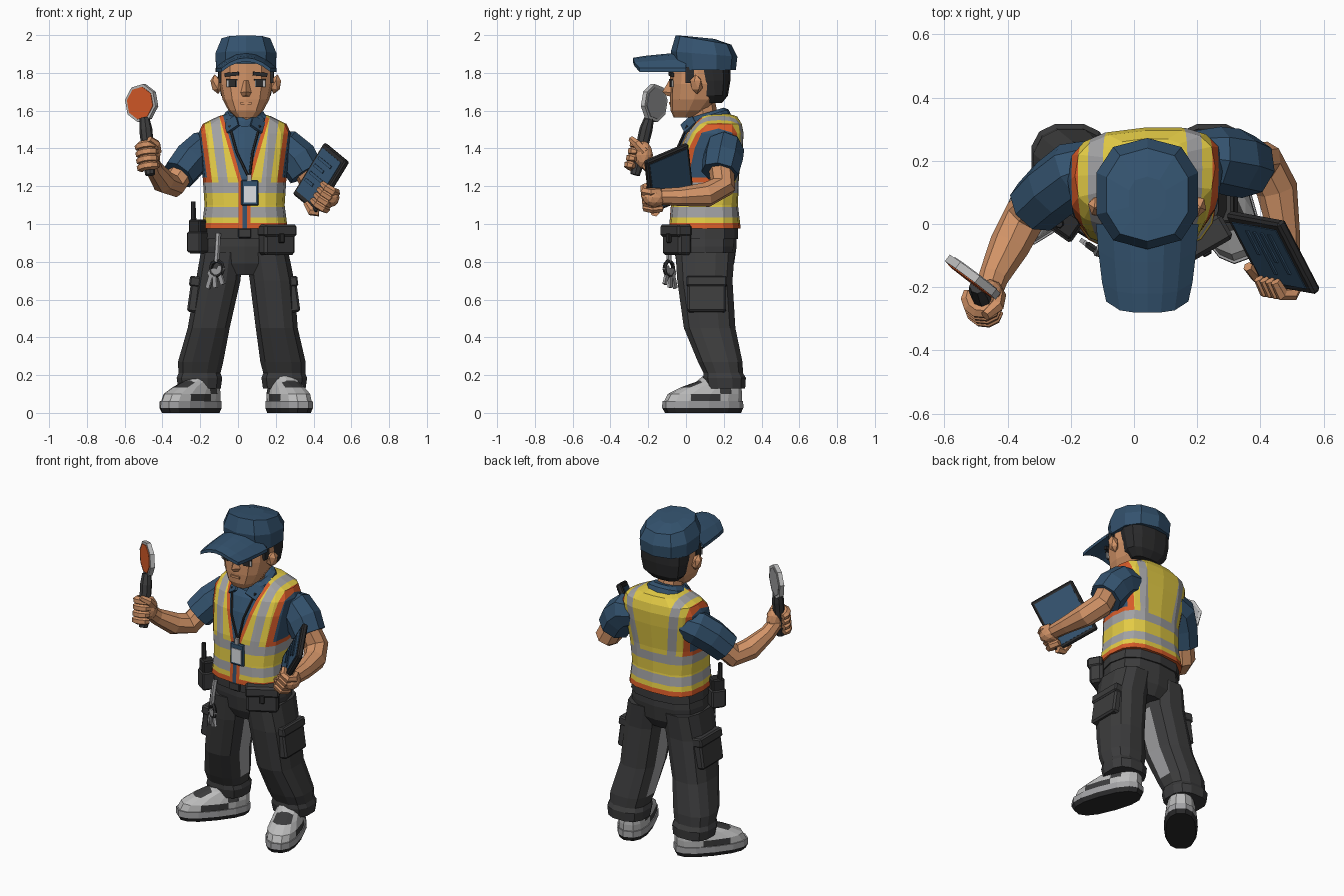
import bpy, bmesh
from math import sin, cos, pi, radians
from mathutils import Vector, Matrix, Euler

if "Cube" in bpy.data.objects:
    bpy.data.objects.remove(bpy.data.objects["Cube"])

def mat(name, r, g, b):
    m = bpy.data.materials.new(name)
    m.diffuse_color = (r, g, b, 1)
    m.use_nodes = True
    m.node_tree.nodes["Principled BSDF"].inputs["Base Color"].default_value = m.diffuse_color
    return m

NAVY = mat("navy cloth", .034, .086, .158)
YELLOW = mat("safety yellow", .77, .60, .06)
ORANGE = mat("orange trim", .68, .105, .022)
SILVER = mat("reflective grey", .36, .36, .37)
SKIN = mat("skin", .64, .29, .135)
DARK = mat("dark grey cloth", .045, .045, .046)
BLACK = mat("near black", .024, .024, .025)
LIGHT = mat("light grey", .5, .5, .5)
WHITE = mat("white", .72, .74, .77)

def finish(bm, name, mats, rule=None):
    bmesh.ops.recalc_face_normals(bm, faces=bm.faces[:])
    bm.normal_update()
    if rule:
        for f in bm.faces:
            f.material_index = rule(f.calc_center_median(), f.normal)
    me = bpy.data.meshes.new(name)
    bm.to_mesh(me)
    bm.free()
    for m in (mats if isinstance(mats, list) else [mats]):
        me.materials.append(m)
    ob = bpy.data.objects.new(name, me)
    bpy.context.collection.objects.link(ob)
    return ob

def skin_rings(rings):
    bm = bmesh.new()
    vs = [[bm.verts.new(c) for c in r] for r in rings]
    n = len(vs[0])
    for a, b in zip(vs, vs[1:]):
        for i in range(n):
            bm.faces.new((a[i], a[(i + 1) % n], b[(i + 1) % n], b[i]))
    bm.faces.new(vs[0])
    bm.faces.new(vs[-1])
    return bm

def sp(v, p):
    return (1 if v >= 0 else -1) * abs(v) ** (2 / p)

def loft(rings, n=12, p=2.6, off=0):
    """Horizontal rings: z, centre x, half width, front y, back y, optional tilt."""
    out = []
    for z, cx, rx, y0, y1, *t in rings:
        cy, ry = (y0 + y1) / 2, (y1 - y0) / 2
        ring = []
        for i in range(n):
            a = 2 * pi * (i + off) / n
            dy = ry * sp(sin(a), p)
            ring.append((cx + rx * sp(cos(a), p), cy + dy, z - (t[0] if t else 0) * dy))
        out.append(ring)
    return skin_rings(out)

def tube(name, pts, radii, m, n=8):
    pts = [Vector(q) for q in pts]
    if not isinstance(radii, (list, tuple)):
        radii = [radii] * len(pts)
    rings, prev, u = [], None, None
    for i, q in enumerate(pts):
        t = (pts[min(i + 1, len(pts) - 1)] - pts[max(i - 1, 0)]).normalized()
        u = t.orthogonal().normalized() if u is None else prev.rotation_difference(t) @ u
        v, prev = t.cross(u), t
        rings.append([q + radii[i] * (cos(2 * pi * k / n) * u + sin(2 * pi * k / n) * v) for k in range(n)])
    return finish(skin_rings(rings), name, m)

def frame(loc, up, normal):
    z = Vector(normal).normalized()
    y = Vector(up)
    y = (y - y.dot(z) * z).normalized()
    return Matrix.Translation(loc) @ Matrix((y.cross(z), y, z)).transposed().to_4x4()

def at(loc, rot=(0, 0, 0)):
    return Matrix.Translation(loc) @ Euler([radians(a) for a in rot]).to_matrix().to_4x4()

def box(name, M, size, m, bevel=0):
    bm = bmesh.new()
    bmesh.ops.create_cube(bm, size=1, matrix=Matrix.Diagonal((*size, 1)))
    if bevel:
        bmesh.ops.bevel(bm, geom=bm.edges[:], offset=bevel, segments=1, affect='EDGES')
    bm.transform(M)
    return finish(bm, name, m)

def ball(name, M, radii, m, sub=2):
    bm = bmesh.new()
    bmesh.ops.create_icosphere(bm, subdivisions=sub, radius=1, matrix=M @ Matrix.Diagonal((*radii, 1)))
    return finish(bm, name, m)

def disc(name, M, r, depth, m, n=8):
    bm = bmesh.new()
    bmesh.ops.create_cone(bm, cap_ends=True, segments=n, radius1=r, radius2=r, depth=depth,
                          matrix=M @ Matrix.Rotation(pi / n, 4, 'Z'))
    return finish(bm, name, m)

def cut(bm, co, no, test=lambda c: True):
    fs = [f for f in bm.faces if test(f.calc_center_median())]
    geom = list({v for f in fs for v in f.verts}) + list({e for f in fs for e in f.edges}) + fs
    bmesh.ops.bisect_plane(bm, geom=geom, plane_co=co, plane_no=no, dist=1e-5)

# Torso: shirt and safety vest, cut along stripe lines
CX = .035
bm = loft([(.975, CX, .228, -.09, .29), (1.10, CX, .212, -.08, .275), (1.25, CX, .222, -.07, .28),
           (1.40, CX, .24, -.04, .30), (1.48, CX, .245, -.005, .305), (1.53, CX, .222, .035, .295),
           (1.57, CX, .14, .06, .27), (1.585, CX, .09, .07, .22)], n=16, p=2.9)
for z in (1.005, 1.035, 1.09, 1.165, 1.22, 1.245):
    cut(bm, (0, 0, z), (0, 0, 1))
for s in (-1, 1):
    for c in (.088, .138, .172, .196):
        cut(bm, (CX + s * c, 0, 1.22), (s, 0, -.13), lambda p: p.z > 1.22)
    for c in (.012, .032):
        cut(bm, (CX + s * c, 0, 1.22), (s, 0, -.29), lambda p: p.z > 1.22 and p.y < .1)
        cut(bm, (CX + s * c, 0, 1.22), (s, 0, 0), lambda p: p.z < 1.22 and p.y < .1)

def vest_rule(c, n):
    a, h = abs(c.x - CX), max(0, c.z - 1.22)
    w, e = .012 + .29 * h, a - .13 * h
    if c.z > 1.58: return 0
    if c.y < .1 and a < w + .02: return 0 if a < w else 2
    if c.z < 1.005: return 2
    if h and e > .172: return 2 if c.z < 1.245 or e < .196 else 0
    if 1.165 < c.z < 1.22 or 1.035 < c.z < 1.09 or (h and .088 < e < .138): return 3
    return 1
for v in bm.verts:  # chest turned slightly
    v.co.y += .06 * (v.co.x - CX) * min(1, max(0, (v.co.z - 1) * 4))
finish(bm, "shirt_and_vest", [NAVY, YELLOW, ORANGE, SILVER], vest_rule)

# Collar, lanyard and badge
finish(loft([(1.535, CX, .125, .01, .25, -.15), (1.575, CX, .112, .015, .225, -.3), (1.59, CX, .088, .025, .20, -.3)]),
       "collar", NAVY)
for s in (-1, 1):
    box("collar_flap", at((CX + s * .068, .014, 1.528), (-38, s * 32, s * 20)), (.075, .014, .08), NAVY)
    tube("lanyard", [(CX + s * .08, .008, 1.52), (CX + s * .042, -.055, 1.38), (.06, -.086, 1.24)], .007, BLACK, 5)
box("badge", at((.063, -.093, 1.165)), (.092, .02, .135), NAVY, .006)
box("badge_card", at((.063, -.104, 1.157)), (.064, .006, .088), WHITE)
box("badge_clip", at((.06, -.095, 1.245)), (.025, .015, .035), SILVER)

# Head
HX = .042
tube("neck", [(HX, .11, 1.48), (HX, .08, 1.64)], .075, SKIN)
finish(loft([(1.565, HX, .055, -.065, .05), (1.60, HX, .092, -.082, .11), (1.66, HX, .124, -.086, .17),
             (1.74, HX, .142, -.084, .2), (1.85, HX, .142, -.085, .21)]), "head", SKIN)
finish(loft([(1.64, HX, .088, .10, .19), (1.68, HX, .132, .08, .222), (1.76, HX, .147, .06, .235),
             (1.85, HX, .15, .03, .238)]), "hair", BLACK)
nose = skin_rings([[(HX - .014, -.08, 1.76), (HX + .014, -.08, 1.76), (HX, -.09, 1.76)],
                   [(HX - .03, -.078, 1.695), (HX + .03, -.078, 1.695), (HX, -.125, 1.7)],
                   [(HX - .02, -.08, 1.675), (HX + .02, -.08, 1.675), (HX, -.105, 1.68)]])
finish(nose, "nose", SKIN)
box("mouth", at((HX, -.086, 1.64)), (.06, .009, .014), SKIN)
for s in (-1, 1):
    x = HX + s * .075
    ball("ear", at((HX + s * .157, .055, 1.74), (0, s * 12, s * -20)), (.03, .036, .053), SKIN, 1)
    box("sideburn", at((HX + s * .138, .02, 1.79)), (.014, .045, .085), BLACK)
    box("eye_white", at((x, -.075, 1.742), (0, 0, s * 10)), (.056, .009, .034), LIGHT)
    box("pupil", at((x - s * .003, -.079, 1.744), (0, 0, s * 10)), (.038, .009, .04), BLACK)
    box("eyelid", at((x, -.079, 1.764), (0, 0, s * 10)), (.062, .009, .009), BLACK)
    box("eyebrow", at((x, -.078, 1.793), (0, s * 6, s * 10)), (.075, .016, .02), BLACK)

# Cap with curved brim
finish(loft([(1.815, HX, .165, -.065, .264), (1.90, HX, .168, -.08, .272, .08), (1.974, HX, .134, -.055, .24, .17),
             (1.987, HX, .06, .01, .15, .1)], n=10, p=2.4, off=.5), "cap_crown", NAVY)
rings = []
for y, w, lift in ((.0, .162, .085), (-.12, .155, .075), (-.22, .143, .065), (-.28, .13, .055)):
    top = []
    for i in range(7):
        u = i / 3 - 1
        yy = y + (.035 * u ** 4 if y < -.1 else 0)
        top.append((HX + w * u, yy, 1.825 + lift * (1 - u * u)))
    rings.append(top + [(a, b, c - .02) for a, b, c in reversed(top)])
finish(skin_rings(rings), "cap_brim", NAVY)

# Trousers: hips, legs with inner panels, cargo pockets
finish(loft([(.73, CX, .17, -.02, .22), (.79, CX, .225, -.05, .255), (.88, CX, .225, -.065, .268),
             (1.0, CX, .205, -.065, .265)]), "hips", DARK)
legs = {-1: (-.085, -.105, -.155, -.198, -.204), 1: (.155, .18, .205, .238, .245)}
for s, xs in legs.items():
    prof = [(.85, xs[0], .115, -.06, .262), (.70, xs[1], .121, -.05, .25), (.45, xs[2], .114, -.015, .265),
            (.27, xs[3], .123, .06, .302), (.21, xs[4], .114, .09, .305), (.185, xs[4], .124, .088, .32),
            (.13, xs[4], .116, .10, .316)]
    finish(loft(prof, off=.5), "trouser_leg", [DARK, SILVER],
           lambda c, n, s=s: int(n.x * s < -.93 and .27 < c.z < .71))
    px = .292 if s > 0 else -.232
    box("cargo_pocket", at((px, .11, .615), (0, s * -8, 0)), (.055, .205, .165), DARK, .01)
    box("pocket_flap", at((px - s * .008, .11, .695), (0, s * -8, 0)), (.066, .215, .055), DARK, .008)

# Belt, pouch, radio and keys
finish(loft([(.92, CX, .226, -.076, .276), (.985, CX, .22, -.078, .276)]), "belt", DARK)
box("belt_buckle", at((CX, -.08, .952)), (.07, .02, .05), DARK, .005)
P = at((.205, -.048, .91), (0, 0, 30))
box("pouch", P, (.185, .08, .15), DARK, .014)
box("pouch_flap", P @ at((0, -.006, .055)), (.198, .09, .065), DARK, .012)
box("pouch_clasp", P @ at((0, -.05, .015)), (.03, .018, .05), BLACK, .004)
R = at((-.212, .0, .935), (0, 0, -35))
box("radio", R, (.075, .075, .18), BLACK, .008)
box("radio_holster", R @ at((0, 0, -.03)), (.088, .088, .11), DARK, .008)
tube("radio_antenna", [(-.235, .0, 1.0), (-.237, .0, 1.12)], [.016, .012], BLACK, 6)
tube("key_strap", [(-.105, -.075, .95), (-.11, -.09, .86), (-.115, -.09, .8)], .015, SILVER, 6)
K = at((-.112, -.09, .765), (0, 0, -35))
tube("key_ring", [K @ Vector((.04 * cos(a * pi / 5), 0, .04 * sin(a * pi / 5))) for a in range(11)], .011, BLACK, 5)
for x, z, r in ((-.045, -.065, 20), (-.012, -.06, -4), (.025, -.045, -20)):
    box("key_blade", K @ at((x, 0, z), (0, r, 0)), (.024, .014, .085), SILVER)
    disc("key_head", K @ at((x + .012 * (r > 0), 0, z + .04), (90, 0, 0)), .024, .016, SILVER, 6)

# Shoes
for x, y, turn, k in ((-.25, .115, -40, 1.07), (.27, .09, 20, 1.1)):
    M = at((x, y, 0), (0, 0, turn)) @ Matrix.Diagonal((k, k, 1, 1))
    parts = (("shoe_sole", [(0, 0, .08, -.19, .19), (.026, 0, .09, -.203, .2)], BLACK, None),
             ("shoe_midsole", [(.026, 0, .09, -.204, .201), (.062, 0, .089, -.202, .2)], SILVER, None),
             ("shoe_upper", [(.06, 0, .084, -.195, .193), (.1, 0, .083, -.175, .195), (.135, 0, .072, -.11, .192),
                             (.165, 0, .064, -.03, .19), (.2, 0, .058, .01, .185)], [LIGHT, DARK], 1))
    for name, prof, m, rule in parts:
        bm = loft(prof, n=14, p=2.5)
        if rule:
            for yy in (-.09, -.02, .06, .12):
                cut(bm, (0, yy, 0), (0, 1, 0))
            rule = lambda c, n: int((abs(n.x) > .5 and c.z < .1 and -.09 < c.y < .06)
                                    or (c.z > .1 and abs(c.x) < .04 and -.12 < c.y < -.02)
                                    or (abs(n.x) > .5 and .1 < c.z < .15 and .06 < c.y < .12))
        finish(bm, name, m, rule).matrix_world = M

# Arms
tube("sleeve", [(-.11, .19, 1.41), (-.19, .16, 1.39), (-.255, .11, 1.335), (-.315, .055, 1.26)], [.08, .102, .1, .092], NAVY)
tube("sleeve", [(.18, .215, 1.41), (.26, .205, 1.395), (.315, .195, 1.345), (.362, .18, 1.27)], [.08, .104, .108, .1], NAVY)
tube("forearm", [(-.28, .09, 1.30), (-.345, .025, 1.205), (-.395, -.07, 1.225), (-.445, -.17, 1.295), (-.462, -.225, 1.345)],
     [.065, .068, .064, .047, .042], SKIN)
tube("forearm", [(.345, .185, 1.32), (.405, .195, 1.2), (.452, .11, 1.155), (.475, -.03, 1.145), (.482, -.13, 1.145)],
     [.068, .07, .066, .05, .043], SKIN)

# Signal paddle and gripping hand
A = Vector((-.035, .09, .34)).normalized()
tube("paddle_handle", [(-.465, -.27, 1.26), (-.47, -.257, 1.31), (-.488, -.212, 1.5), (-.495, -.195, 1.56)],
     [.026, .03, .035, .026], DARK)
D = frame((-.51, -.168, 1.64), A, (-.6, -.8, .03))
disc("paddle_disc", D, .102, .026, LIGHT)
disc("paddle_face", D @ at((0, 0, .012)), .087, .009, ORANGE)
disc("paddle_back", D @ at((0, 0, -.012)), .085, .009, SILVER)
ball("palm", at((-.455, -.225, 1.365)), (.046, .05, .075), SKIN)
F = Vector((-.35, -.9, 0))
F = (F - F.dot(A) * A).normalized()
G = A.cross(F)
for i in range(4):
    c = Vector((-.475, -.246, 1.36)) + A * (i * .038 - .062)
    tube("finger", [c + .046 * (cos(a * .55) * F + sin(a * .55) * G) for a in range(-3, 4)],
         [.018, .023, .024, .024, .024, .023, .016], SKIN, 6)
tube("thumb", [(-.43, -.22, 1.38), (-.435, -.26, 1.425), (-.47, -.29, 1.45)], [.026, .024, .017], SKIN, 6)

# Tablet and holding hand
U, N = Vector((.165, -.03, .27)).normalized(), Vector((-.74, -.55, .39)).normalized()
T = frame((.44, -.09, 1.243), U, N)
box("tablet_frame", T, (.27, .322, .032), BLACK, .008)
box("tablet_screen", T @ at((0, 0, .015)), (.222, .268, .008), NAVY)
box("tablet_back", T @ at((0, 0, -.015)), (.235, .28, .008), NAVY)
for i, w in enumerate((.15, .11, .16, .09)):
    box("screen_bar", T @ at((-.09 + w / 2, .08 - i * .045, .02)), (w, .016, .008), NAVY)
ball("palm", at((.487, -.165, 1.14), (0, 0, 10)), (.05, .065, .052), SKIN)
for i in range(4):
    y = -.118 + i * .034
    tube("finger", [T @ Vector(q) for q in ((.09, y - .01, -.045), (.14, y, -.035), (.16, y, 0), (.14, y, .032), (.09, y + .003, .034))],
         [.021, .024, .023, .022, .016], SKIN, 6)
tube("thumb", [T @ Vector(q) for q in ((.12, -.15, -.02), (.1, -.17, .01), (.05, -.15, .032))], [.026, .024, .016], SKIN, 6)
